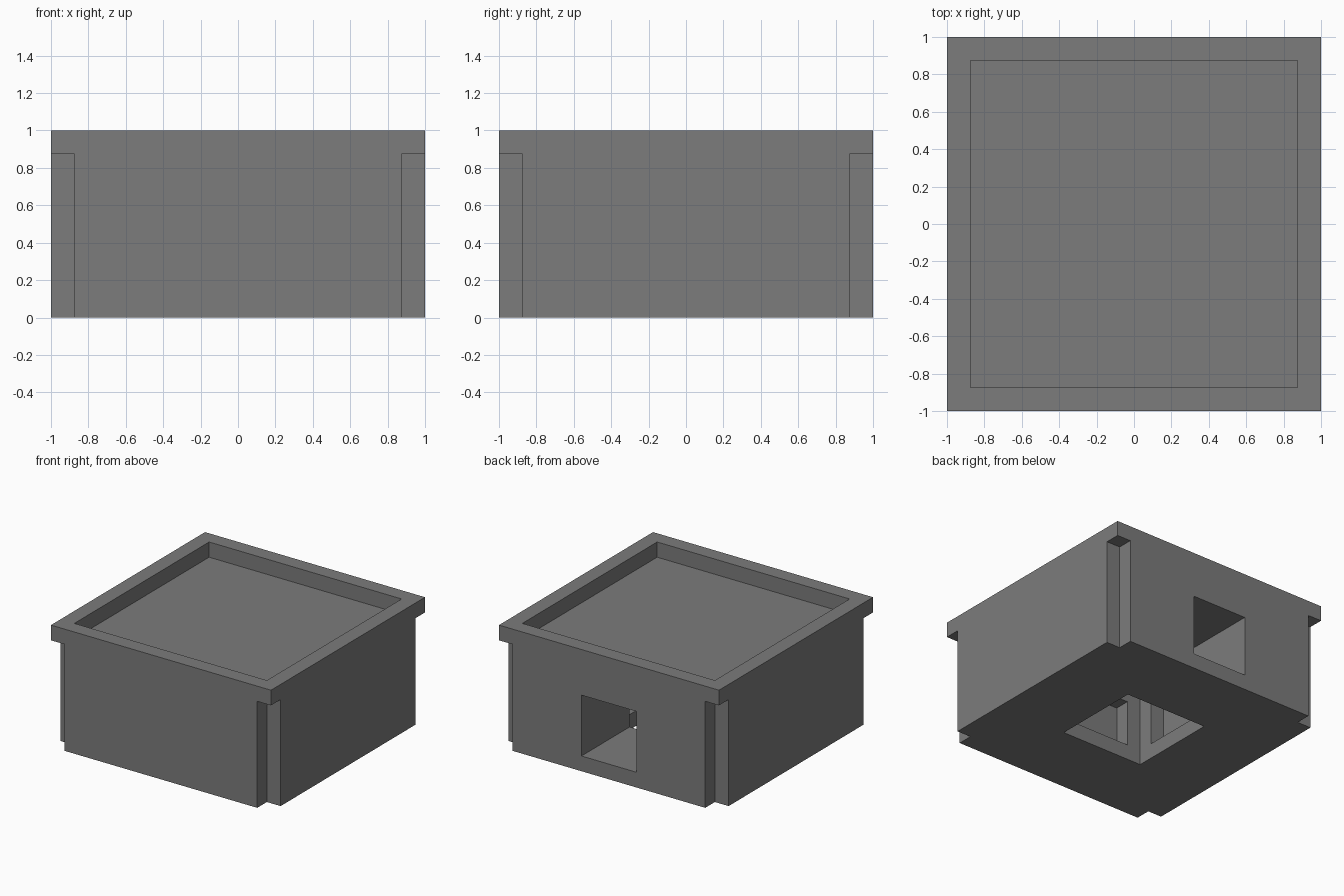
import bpy

old = bpy.data.objects.get("Cube")
if old:
    bpy.data.objects.remove(old, do_unlink=True)

U = 0.125  # wall unit


def box(name, lo, hi):
    """Axis-aligned box between two corners."""
    bpy.ops.mesh.primitive_cube_add(size=1)
    ob = bpy.context.object
    ob.name = name
    for v in ob.data.vertices:
        v.co = [h if c > 0 else l for c, l, h in zip(v.co, lo, hi)]
    return ob


def cut(target, lo, hi):
    """Carve a box out of the target and discard the cutter."""
    cutter = box("cutter", lo, hi)
    cutter.hide_render = True
    mod = target.modifiers.new("cut", "BOOLEAN")
    mod.operation = "DIFFERENCE"
    mod.solver = "EXACT"
    mod.object = cutter
    bpy.context.view_layer.objects.active = target
    bpy.ops.object.modifier_apply(modifier=mod.name)
    mesh = cutter.data
    bpy.data.objects.remove(cutter, do_unlink=True)
    bpy.data.meshes.remove(mesh)


# Solid block
body = box("hollow_block", (-1, -1, 0), (1, 1, 1))
rim = 1 - U
over = 1 + U

# Shallow tray in the top
cut(body, (-rim, -rim, rim), (rim, rim, over))

# Corner notches below the overhanging rim
for sx in (-1, 1):
    for sy in (-1, 1):
        xs = sorted((sx * rim, sx * over))
        ys = sorted((sy * rim, sy * over))
        cut(body, (xs[0], ys[0], -U), (xs[1], ys[1], rim))

# Inner chamber, open underneath
room = 3 * U
cut(body, (-room, -room, -U), (room, room, 5 * U))

# Square tunnel from the back into the chamber
half = 2 * U
cut(body, (-half, half, U), (half, over, 5 * U))

# Shallow niches in the other three chamber walls
deep = 4 * U
cut(body, (-half, -deep, U), (half, -half, deep))
cut(body, (-deep, -half, U), (-half, half, deep))
cut(body, (half, -half, U), (deep, half, deep))

# Plain grey finish
grey = bpy.data.materials.new("mid_grey")
grey.use_nodes = True
colour = (0.2, 0.2, 0.2, 1)
grey.diffuse_color = colour
grey.node_tree.nodes["Principled BSDF"].inputs["Base Color"].default_value = colour
body.data.materials.clear()
body.data.materials.append(grey)
for p in body.data.polygons:
    p.material_index = 0
    p.use_smooth = False
